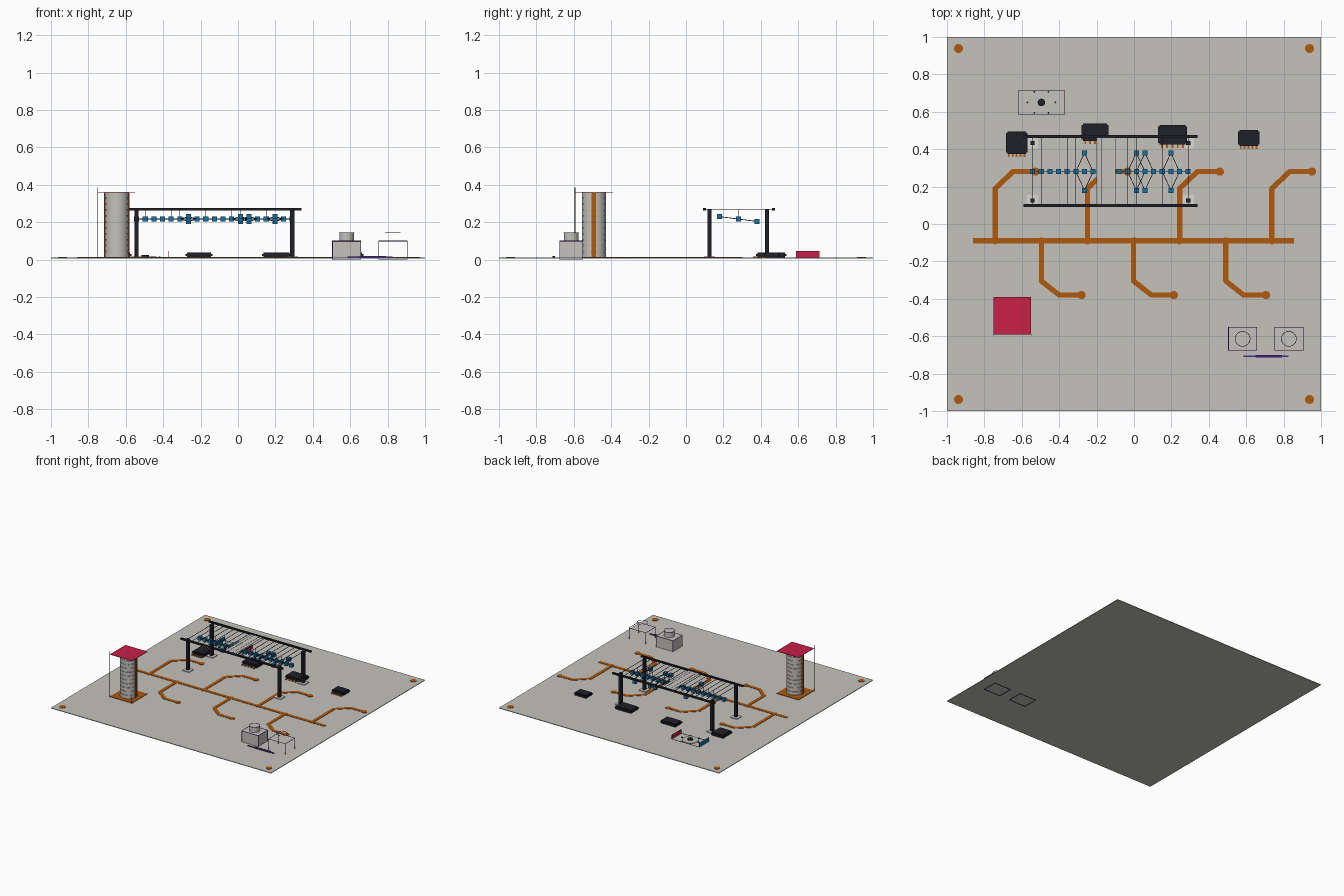
import bpy
import bmesh
import math
from mathutils import Matrix, Vector

cube = bpy.data.objects.get("Cube")
if cube:
    bpy.data.objects.remove(cube)


def material(name, rgb):
    m = bpy.data.materials.new(name)
    m.use_nodes = True
    m.diffuse_color = (*rgb, 1)
    m.node_tree.nodes["Principled BSDF"].inputs["Base Color"].default_value = (*rgb, 1)
    return m


GREY = material("board grey", (0.55, 0.54, 0.5))
COPPER = material("copper orange", (0.43, 0.1, 0.004))
DARK = material("near black", (0.014, 0.014, 0.022))
RED = material("crimson", (0.58, 0.014, 0.065))
BLUE = material("deep blue", (0.008, 0.16, 0.37))
PURPLE = material("purple", (0.075, 0.02, 0.27))
PALE = material("pale grey", (0.7, 0.69, 0.66))

TOP = 0.011   # board surface


def box(bm, x0, x1, y0, y1, z0, z1):
    mid = Vector(((x0 + x1) / 2, (y0 + y1) / 2, (z0 + z1) / 2))
    size = Matrix.Diagonal((x1 - x0, y1 - y0, z1 - z0, 1))
    return bmesh.ops.create_cube(bm, size=1, matrix=Matrix.Translation(mid) @ size)["verts"]


def disc(bm, x, y, z0, z1, r, n=32):
    bmesh.ops.create_cone(bm, cap_ends=True, segments=n, radius1=r, radius2=r, depth=z1 - z0,
                          matrix=Matrix.Translation((x, y, (z0 + z1) / 2)))


def rod(bm, a, b, r=0.0015):
    a, b = Vector(a), Vector(b)
    turn = (b - a).to_track_quat("Z", "Y").to_matrix().to_4x4()
    bmesh.ops.create_cone(bm, cap_ends=True, segments=6, radius1=r, radius2=r,
                          depth=(b - a).length, matrix=Matrix.Translation((a + b) / 2) @ turn)


def finish(bm, name, mat, smooth=False):
    mesh = bpy.data.meshes.new(name)
    bm.to_mesh(mesh)
    bm.free()
    mesh.materials.append(mat)
    ob = bpy.data.objects.new(name, mesh)
    bpy.context.collection.objects.link(ob)
    if smooth:
        bpy.ops.object.select_all(action="DESELECT")
        ob.select_set(True)
        bpy.context.view_layer.objects.active = ob
        bpy.ops.object.shade_smooth_by_angle(angle=math.radians(35))
    return ob


def strip(bm, points, w=0.028):
    # flat track with round joints
    for a, b in zip(points, points[1:]):
        a, b = Vector(a), Vector(b)
        d, mid = b - a, (a + b) / 2
        place = Matrix.Translation((mid.x, mid.y, TOP + 0.001))
        bmesh.ops.create_cube(bm, size=1, matrix=place @ Matrix.Rotation(math.atan2(d.y, d.x), 4, "Z")
                              @ Matrix.Diagonal((d.length, w, 0.003, 1)))
    for p in points[1:-1]:
        disc(bm, *p, TOP, TOP + 0.0025, w / 2, 16)


# board and corner pads
bm = bmesh.new()
box(bm, -1, 1, -1, 1, 0.006, TOP)
finish(bm, "board", GREY)
bm = bmesh.new()
for sx in (-1, 1):
    for sy in (-1, 1):
        disc(bm, sx * 0.938, sy * 0.938, TOP, TOP + 0.003, 0.024)
finish(bm, "corner_pads", COPPER)

# copper tracks: one bus with bent branches on both sides
bm = bmesh.new()
BUS = -0.09
strip(bm, [(-0.86, BUS), (0.855, BUS)])
branches = [(-0.742 + 0.493 * i, 0.19, 0.28) for i in range(4)]
branches += [(-0.495 + 0.493 * i, -0.305, -0.38) for i in range(3)]
for x, bend, end in branches:
    strip(bm, [(x, BUS), (x, bend), (x + 0.095, end), (x + 0.215, end)])
    disc(bm, x, BUS, TOP, TOP + 0.0035, 0.019)
    disc(bm, x + 0.215, end, TOP, TOP + 0.0035, 0.022)
finish(bm, "copper_tracks", COPPER)

# chips with pins
for i, (x0, x1, y0, y1) in enumerate([(-0.685, -0.57, 0.375, 0.495), (-0.28, -0.137, 0.445, 0.537),
                                      (0.128, 0.283, 0.425, 0.528), (0.555, 0.67, 0.418, 0.502)]):
    bm = bmesh.new()
    box(bm, x0, x1, y0, y1, TOP, 0.037)
    bmesh.ops.bevel(bm, geom=bm.edges[:], offset=0.008, segments=2, affect="EDGES")
    finish(bm, f"chip_{i + 1}", DARK)
    bm = bmesh.new()
    for k in range(5):
        x = x0 + (x1 - x0) * (k + 0.75) / 5.5
        box(bm, x - 0.005, x + 0.005, y0 - 0.018, y0 + 0.01, TOP, 0.018)
    finish(bm, f"chip_pins_{i + 1}", COPPER)

# gantry: posts, feet, rails
bm, feet = bmesh.new(), bmesh.new()
for x in (-0.542, 0.29):
    for y in (0.125, 0.433):
        box(bm, x - 0.011, x + 0.011, y - 0.011, y + 0.011, TOP, 0.272)
        box(feet, x - 0.03, x + 0.03, y - 0.03, y + 0.03, TOP, 0.018)
finish(bm, "gantry_posts", DARK)
finish(feet, "gantry_feet", PALE)
bm = bmesh.new()
for y in (0.1, 0.467):
    box(bm, -0.59, 0.34, y - 0.008, y + 0.008, 0.264, 0.276)
finish(bm, "gantry_rails", DARK)
bm = bmesh.new()
box(bm, -0.2, -0.1, 0.1, 0.467, 0.269, 0.271)
finish(bm, "gantry_cover", GREY)

# cube chain under the gantry, with side cubes, links and hangers
cubes, links, wires = bmesh.new(), bmesh.new(), bmesh.new()
SIDES = (6, 12, 13, 16)
STEP, MID = 0.0462, 0.28


def node(i, side=0):
    return Vector((-0.542 + STEP * i, MID + side * 0.1, 0.217 - side * 0.013))


for i in range(19):
    spots = [node(i)] + ([node(i, -1), node(i, 1)] if i in SIDES else [])
    for p in spots:
        box(cubes, p.x - 0.0135, p.x + 0.0135, p.y - 0.0135, p.y + 0.0135, p.z - 0.0135, p.z + 0.0135)
    if i < 18:
        rod(links, node(i), node(i + 1), 0.002)
    if i in SIDES:
        for s in (-1, 1):
            for n in (i - 1, i + 1):
                rod(links, node(i, s), node(n), 0.002)
    x = node(i).x
    box(wires, x - 0.0007, x + 0.0007, 0.1, 0.467, 0.268, 0.272)
    box(wires, x - 0.0007, x + 0.0007, MID - 0.001, MID + 0.001, 0.217, 0.27)
finish(cubes, "chain_cubes", BLUE)
finish(links, "chain_links", DARK)
finish(wires, "cross_wires", DARK)

# tower of stacked discs with side strips, pad and roof
TX, TY = -0.648, -0.492
bm = bmesh.new()
disc(bm, TX, TY, TOP, 0.358, 0.061)
for i in range(11):
    z = TOP + 0.003 + i * 0.0316
    disc(bm, TX, TY, z, z + 0.028, 0.065)
finish(bm, "tower_discs", GREY, True)
bm = bmesh.new()
for s in (-1, 1):
    x = TX + s * 0.064
    box(bm, x - 0.004, x + 0.004, TY - 0.012, TY + 0.012, TOP, 0.357)
finish(bm, "tower_strips", COPPER)
bm = bmesh.new()
box(bm, -0.75, -0.55, -0.59, -0.39, TOP, TOP + 0.004)
finish(bm, "tower_pad", COPPER)
bm = bmesh.new()
box(bm, -0.75, -0.55, -0.59, -0.39, 0.358, 0.361)
finish(bm, "tower_roof", RED)
bm = bmesh.new()
box(bm, -0.751, -0.749, -0.596, -0.59, TOP, 0.385)
box(bm, -0.551, -0.549, -0.596, -0.59, TOP, 0.07)
finish(bm, "tower_corner_posts", DARK)

# rotor tray with coloured end walls
for name, x, mat in (("tray_red_end", -0.37, RED), ("tray_blue_end", -0.62, BLUE)):
    bm = bmesh.new()
    box(bm, x - 0.0015, x + 0.0015, 0.588, 0.713, TOP, 0.045)
    finish(bm, name, mat)
RX, RY = -0.495, 0.65
bm = bmesh.new()
disc(bm, RX, RY, TOP, 0.016, 0.06)
finish(bm, "rotor_plate", GREY)
bm = bmesh.new()
disc(bm, RX, RY, TOP, 0.026, 0.02)
for k in range(6):
    a = k * math.pi / 3
    disc(bm, RX + 0.075 * math.cos(a), RY + 0.065 * math.sin(a), TOP, 0.018, 0.005, 8)
for y in (0.588, 0.713):
    rod(bm, (-0.62, y, 0.012), (-0.37, y, 0.012), 0.0015)
finish(bm, "rotor_hub", DARK)

# solid block with a drum on top
bm = bmesh.new()
box(bm, 0.505, 0.657, -0.675, -0.552, TOP, 0.1)
disc(bm, 0.581, -0.614, 0.1, 0.143, 0.039)
finish(bm, "solid_block", GREY, True)

# wire outlines around the solid block and the empty copy
for name, x0 in (("block_outline", 0.505), ("empty_outline", 0.752)):
    bm = bmesh.new()
    x1, y0, y1, z0, z1 = x0 + 0.152, -0.675, -0.552, 0.002, 0.1
    for z in (z0, z1):
        for y in (y0, y1):
            rod(bm, (x0, y, z), (x1, y, z), 0.002)
        for x in (x0, x1):
            rod(bm, (x, y0, z), (x, y1, z), 0.002)
    for x in (x0, x1):
        for y in (y0, y1):
            rod(bm, (x, y, z0), (x, y, z1), 0.002)
    ring = [Vector((x0 + 0.076 + 0.04 * math.cos(k * math.pi / 12),
                    -0.614 + 0.04 * math.sin(k * math.pi / 12), 0.143)) for k in range(24)]
    for k in range(24):
        rod(bm, ring[k - 1], ring[k], 0.0017)
    finish(bm, name, PURPLE)

# bar joining the two
bm = bmesh.new()
box(bm, 0.585, 0.825, -0.712, -0.704, TOP, 0.017)
box(bm, 0.65, 0.79, -0.715, -0.701, TOP, 0.02)
finish(bm, "joining_bar", PURPLE)
